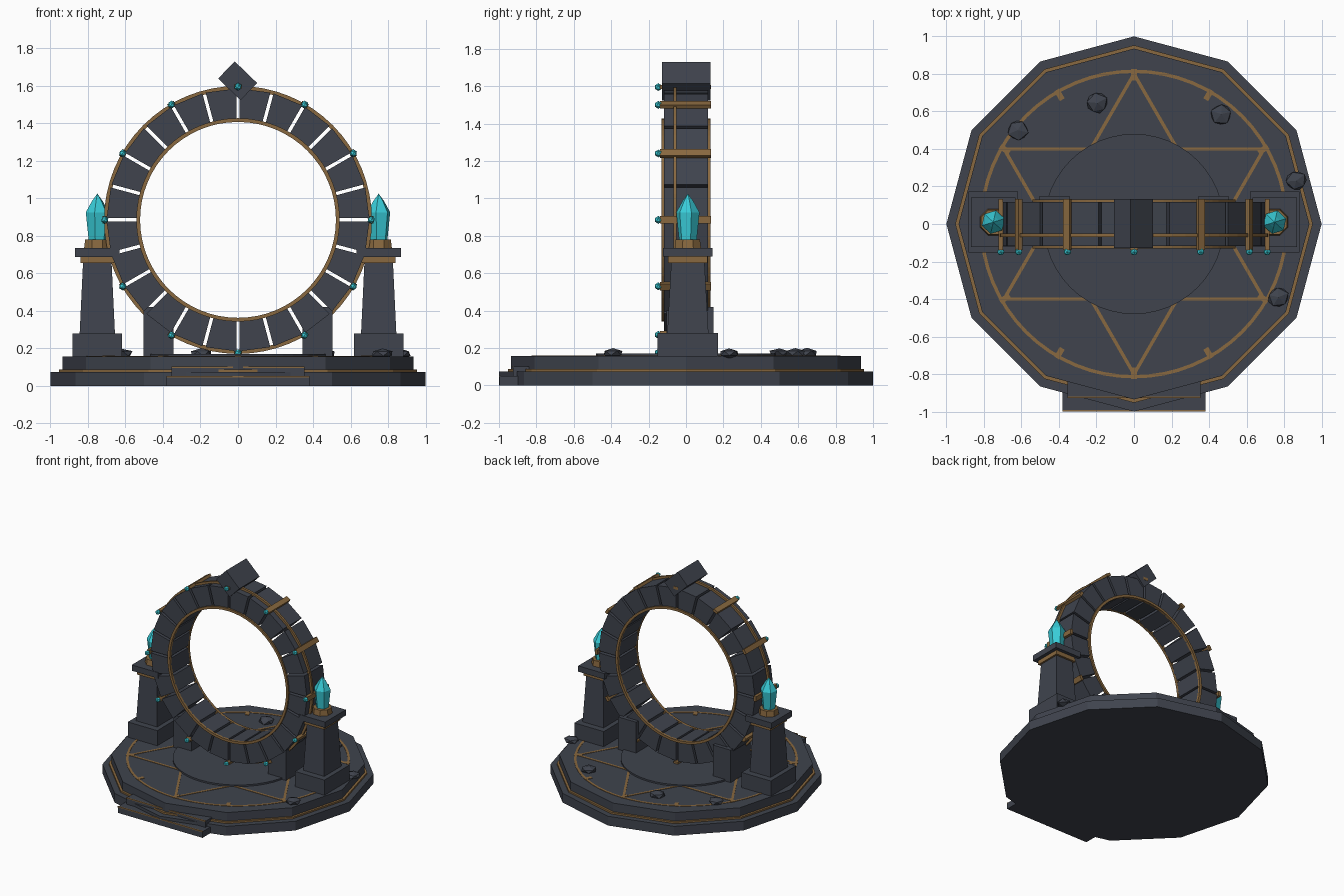
import bpy, bmesh, math, random
from mathutils import Vector, Matrix

if "Cube" in bpy.data.objects:
    bpy.data.objects.remove(bpy.data.objects["Cube"])

random.seed(4)


def material(name, rgb):
    m = bpy.data.materials.new(name)
    m.diffuse_color = (*rgb, 1)
    m.use_nodes = True
    m.node_tree.nodes["Principled BSDF"].inputs["Base Color"].default_value = m.diffuse_color
    return m


STONE = material("dark slate", (0.05, 0.057, 0.075))
GOLD = material("aged gold", (0.25, 0.14, 0.05))
CRYSTAL = material("cyan crystal", (0.04, 0.60, 0.68))


def finish(name, bm, mat):
    bmesh.ops.recalc_face_normals(bm, faces=bm.faces)
    me = bpy.data.meshes.new(name)
    bm.to_mesh(me)
    bm.free()
    me.materials.append(mat)
    ob = bpy.data.objects.new(name, me)
    bpy.context.collection.objects.link(ob)
    return ob


def box(name, x, y, z, mat, rot=None):
    """Box from (min, max) ranges, optionally turned about its own centre."""
    c = Vector(((x[0] + x[1]) / 2, (y[0] + y[1]) / 2, (z[0] + z[1]) / 2))
    size = (x[1] - x[0], y[1] - y[0], z[1] - z[0])
    bm = bmesh.new()
    bmesh.ops.create_cube(bm, size=1)
    bm.transform(Matrix.Translation(c) @ (rot or Matrix()) @ Matrix.Diagonal((*size, 1)))
    return finish(name, bm, mat)


def lathe(name, profile, n, mat, cx=0, cy=0, turn=0.0, sy=1.0):
    """Closed stack of n-sided sections given as (radius, z)."""
    bm = bmesh.new()
    rings = []
    for r, z in profile:
        rings.append([bm.verts.new((cx + r * math.cos(turn + math.tau * i / n),
                                    cy + sy * r * math.sin(turn + math.tau * i / n), z))
                      for i in range(n)])
    for a, b in zip(rings, rings[1:]):
        for i in range(n):
            j = (i + 1) % n
            bm.faces.new((a[i], a[j], b[j], b[i]))
    bm.faces.new(rings[0])
    bm.faces.new(rings[-1])
    bmesh.ops.remove_doubles(bm, verts=bm.verts, dist=0.0002)
    return finish(name, bm, mat)


def hoop(name, inner, outer, lo, hi, n, mat, upright=False):
    """Square-section ring, lying flat or standing around the portal centre."""
    bm = bmesh.new()
    rows = []
    for i in range(n):
        a = math.tau * i / n
        row = []
        for r, h in ((inner, lo), (outer, lo), (outer, hi), (inner, hi)):
            x, w = r * math.cos(a), r * math.sin(a)
            row.append(bm.verts.new((x, h, CZ + w) if upright else (x, w, h)))
        rows.append(row)
    for i in range(n):
        a, b = rows[i], rows[(i + 1) % n]
        for k in range(4):
            m = (k + 1) % 4
            bm.faces.new((a[k], a[m], b[m], b[k]))
    return finish(name, bm, mat)


CZ = 0.885   # height of the portal centre
TOP = 0.157  # platform floor

# Twelve-sided stepped platform with a gold seam
lathe("platform_lower", [(1.0, 0), (1.0, 0.075)], 12, STONE)
lathe("platform_trim", [(0.953, 0.07), (0.953, 0.088)], 12, GOLD)
lathe("platform_upper", [(0.935, 0.088), (0.935, TOP)], 12, STONE)
lathe("centre_dais", [(0.48, TOP - 0.01), (0.48, 0.17)], 48, STONE)

# Front steps with gold nosing
for i, (w, front, lo, hi) in enumerate(((0.38, -0.997, 0, 0.05), (0.355, -0.925, 0.05, 0.1))):
    box(f"step_{i}", (-w, w), (front, -0.7), (lo, hi), STONE)
    box(f"step_nosing_{i}", (-w, w), (front - 0.003, front + 0.006), (hi - 0.004, hi + 0.004), GOLD)

# Floor inlay: circle, six-pointed star and radial marks
hoop("inlay_circle", 0.805, 0.823, TOP - 0.004, TOP + 0.003, 64, GOLD)
for i in range(6):
    a = math.tau * i / 6
    mid = Vector((0.4 * math.sin(a), 0.4 * math.cos(a), TOP))
    bar = box(f"inlay_star_{i}", (-0.68, 0.68), (-0.009, 0.009), (-0.003, 0.003), GOLD)
    bar.matrix_world = Matrix.Translation(mid) @ Matrix.Rotation(-a, 4, 'Z')
for i in range(12):
    mark = box(f"inlay_mark_{i}", (0.765, 0.825), (-0.015, 0.015), (TOP - 0.004, TOP + 0.004), GOLD)
    mark.rotation_euler.z = math.tau * i / 12

# Portal ring: 24 separated wedge blocks
bm = bmesh.new()
for i in range(24):
    mid = math.radians(7.5 + 15 * i)
    loops = []
    for y in (-0.118, 0.118):
        pts = []
        for r, s in ((0.525, -1), (0.7, -1), (0.7, 1), (0.525, 1)):
            a = mid + s * (math.radians(7.5) - 0.009 / r)
            pts.append(bm.verts.new((r * math.cos(a), y, CZ + r * math.sin(a))))
        loops.append(pts)
    bm.faces.new(loops[0])
    bm.faces.new(loops[1])
    for k in range(4):
        m = (k + 1) % 4
        bm.faces.new((loops[0][k], loops[0][m], loops[1][m], loops[1][k]))
finish("portal_blocks", bm, STONE)

# Gold hoops on the ring
hoop("inner_hoop_front", 0.522, 0.542, -0.13, -0.11, 64, GOLD, True)
hoop("inner_hoop_back", 0.522, 0.542, 0.11, 0.13, 64, GOLD, True)
hoop("outer_hoop", 0.692, 0.714, -0.068, -0.05, 64, GOLD, True)

# Twelve gold clamps, each with a small gem on the front
for i in range(12):
    a = math.tau * i / 12
    x, z = 0.71 * math.cos(a), CZ + 0.71 * math.sin(a)
    box(f"clamp_{i}", (x - 0.011, x + 0.011), (-0.138, 0.134), (z - 0.02, z + 0.02), GOLD,
        Matrix.Rotation(-a, 4, 'Y'))
    gem = bmesh.new()
    bmesh.ops.create_icosphere(gem, subdivisions=1, radius=0.021)
    gem.transform(Matrix.Translation((x, -0.148, z)))
    finish(f"clamp_gem_{i}", gem, CRYSTAL)

# Tilted keystone
box("keystone", (-0.085, 0.081), (-0.128, 0.132), (1.563, 1.69), STONE,
    Matrix.Rotation(math.radians(44), 4, 'Y'))

# Pillars, ring supports and crystals on both sides
for side, s in (("left", -1), ("right", 1)):
    cx, cy = s * 0.75, 0.01

    def slab(name, w, d, z, mat):
        return box(f"{name}_{side}", (cx - w, cx + w), (cy - d, cy + d), z, mat)

    def square(name, profile, mat):
        q = math.sqrt(2)
        return lathe(f"{name}_{side}", [(r * q, z) for r, z in profile], 4, mat,
                     cx, cy, math.pi / 4, 1.17)

    sx = sorted((s * 0.345, s * 0.505))
    box(f"ring_support_{side}", sx, (-0.105, 0.148), (TOP - 0.01, 0.42), STONE)
    slab("plinth", 0.132, 0.162, (TOP - 0.01, 0.28), STONE)
    square("pillar_shaft", [(0.094, 0.28), (0.076, 0.66)], STONE)
    slab("pillar_band", 0.09, 0.105, (0.655, 0.69), GOLD)
    slab("pillar_cap", 0.118, 0.132, (0.688, 0.735), STONE)
    lathe(f"crystal_socket_{side}", [(0.076, 0.735), (0.07, 0.78)], 8, GOLD, cx, cy, math.pi / 8)
    lathe(f"crystal_{side}", [(0.048, 0.775), (0.064, 0.925), (0.03, 0.985), (0.0001, 1.025)],
          6, CRYSTAL, cx, cy, 0.3)

# Loose rubble on the platform
for i, (x, y) in enumerate(((-0.62, 0.5), (-0.195, 0.645), (0.465, 0.585),
                            (0.865, 0.23), (0.77, -0.39))):
    rock = bmesh.new()
    bmesh.ops.create_icosphere(rock, subdivisions=1, radius=0.06)
    for v in rock.verts:
        v.co *= random.uniform(0.9, 1.12)
    rock.transform(Matrix.Translation((x, y, 0.172)) @ Matrix.Diagonal((1, 0.95, 0.45, 1))
                   @ Matrix.Rotation(random.uniform(0, 6), 4, 'Z'))
    finish(f"rubble_{i}", rock, STONE)
